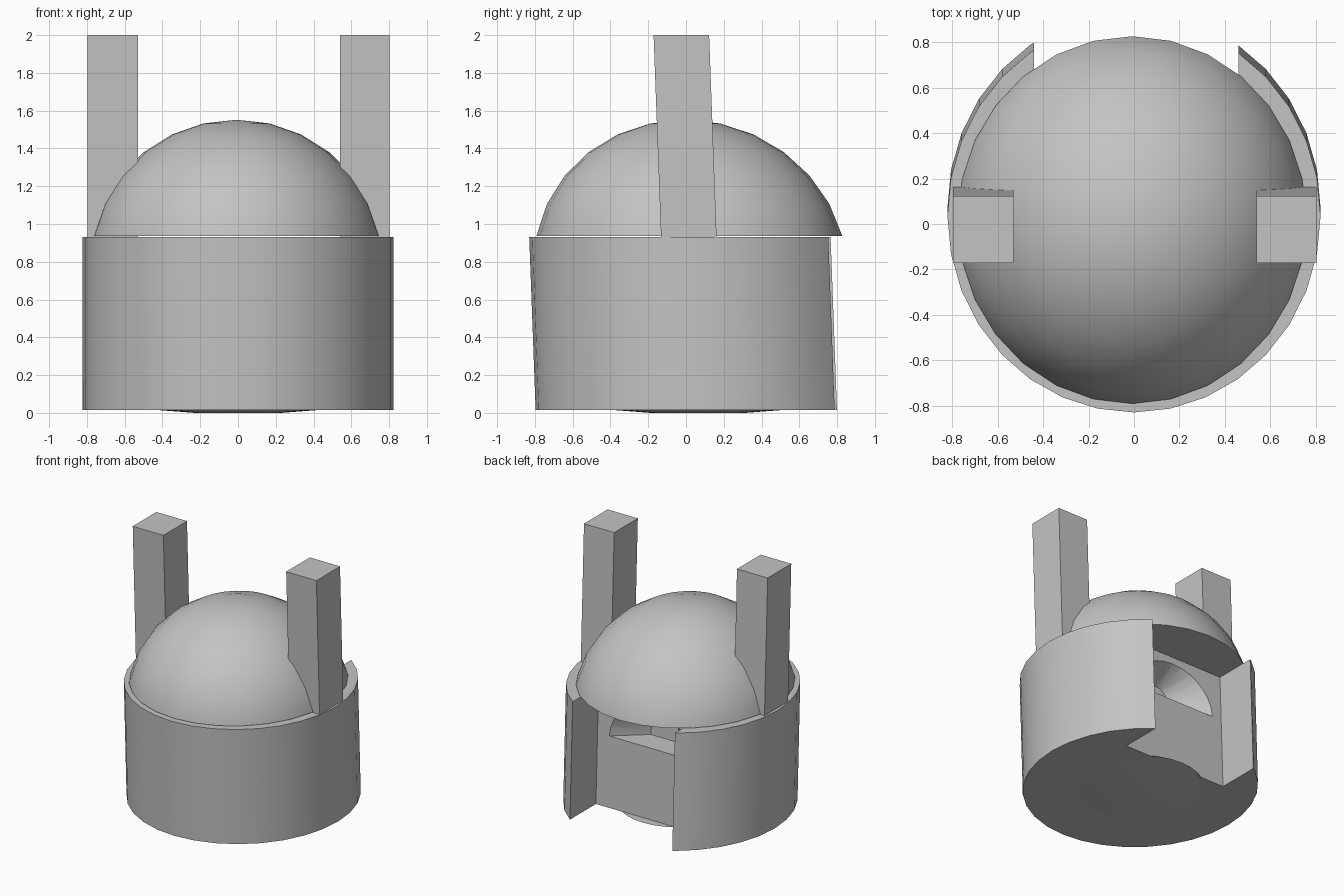
import bpy
import bmesh
import math
from mathutils import Matrix, Vector

old = bpy.data.objects.get("Cube")
if old:
    bpy.data.objects.remove(old, do_unlink=True)

grey = bpy.data.materials.new("plain_grey")
grey.use_nodes = True
colour = (0.55, 0.55, 0.55, 1)
grey.diffuse_color = colour
grey.node_tree.nodes["Principled BSDF"].inputs["Base Color"].default_value = colour

RIM = 0.93      # height of the body rim
BASE = 0.015    # height of the body underside
LEAN = -0.037   # backward lean per unit of height


def make(name, bm):
    """Turn a bmesh into an object, leaning it about the rim."""
    for v in bm.verts:
        v.co.y += LEAN * (v.co.z - RIM)
    bmesh.ops.recalc_face_normals(bm, faces=bm.faces)
    mesh = bpy.data.meshes.new(name)
    bm.to_mesh(mesh)
    bm.free()
    mesh.materials.append(grey)
    obj = bpy.data.objects.new(name, mesh)
    bpy.context.collection.objects.link(obj)
    return obj


def box(name, low, high):
    low, high = Vector(low), Vector(high)
    bm = bmesh.new()
    place = Matrix.Translation((low + high) / 2) @ Matrix.Diagonal((*(high - low), 1))
    bmesh.ops.create_cube(bm, size=1, matrix=place)
    return make(name, bm)


def loft(name, rings):
    """Solid between two rings of points, with flat caps."""
    bm = bmesh.new()
    a, b = [[bm.verts.new(p) for p in ring] for ring in rings]
    for i in range(len(a)):
        j = (i + 1) % len(a)
        bm.faces.new((a[i], a[j], b[j], b[i]))
    bm.faces.new(a)
    bm.faces.new(b)
    return make(name, bm)


def oval(rx, ry, y, z, n=32):
    angles = [math.tau * i / n for i in range(n)]
    return [(rx * math.cos(t), y + ry * math.sin(t), z) for t in angles]


def arch(rx, rz, y, z, n=14):
    angles = [math.pi * i / n for i in range(n + 1)]
    return [(rx * math.cos(t), y, z + rz * math.sin(t)) for t in angles]


def select(obj):
    bpy.ops.object.select_all(action="DESELECT")
    obj.select_set(True)
    bpy.context.view_layer.objects.active = obj


def cut(obj, cutter):
    cutter.hide_render = True
    mod = obj.modifiers.new("cut", "BOOLEAN")
    mod.operation = "DIFFERENCE"
    mod.solver = "EXACT"
    mod.object = cutter
    select(obj)
    bpy.ops.object.modifier_apply(modifier=mod.name)
    bpy.data.objects.remove(cutter, do_unlink=True)


# Oval body with a full-height slot in the back
body = loft("body", [oval(0.822, 0.866, 0.036, z) for z in (BASE, RIM)])
WALL = 0.43
cut(body, box("slot_cutter", (-0.44, WALL, -0.2), (0.46, 1.2, 1.2)))

# Tapered arched pocket in the slot wall
cut(body, loft("pocket_cutter", [arch(0.37, 0.31, WALL + 0.01, 0.57),
                                 arch(0.13, 0.2, WALL - 0.19, 0.57)]))

# Shallow swelling under the body
underside = loft("underside_bump", [oval(0.23, 0.25, 0.03, 0),
                                    oval(0.45, 0.47, 0.03, BASE + 0.002)])

# Dome with a flat underside overhanging the slot
bm = bmesh.new()
bmesh.ops.create_uvsphere(
    bm, u_segments=28, v_segments=14, radius=0.788,
    matrix=Matrix.Translation((-0.008, 0.018, 0.764)) @ Matrix.Diagonal((1, 1.053, 1, 1)))
geom = bm.verts[:] + bm.edges[:] + bm.faces[:]
bmesh.ops.bisect_plane(bm, geom=geom, plane_co=(0, 0, RIM + 0.006),
                       plane_no=(0, 0, 1), clear_inner=True)
bmesh.ops.holes_fill(bm, edges=[e for e in bm.edges if e.is_boundary], sides=0)
dome = make("dome", bm)

# Upright posts on both sides
for side, x0, x1 in (("right", -0.797, -0.53), ("left", 0.54, 0.803)):
    box(side + "_post", (x0, -0.132, RIM - 0.01), (x1, 0.162, 2))

for obj in (body, dome, underside):
    select(obj)
    bpy.ops.object.shade_smooth_by_angle(angle=math.radians(30))
